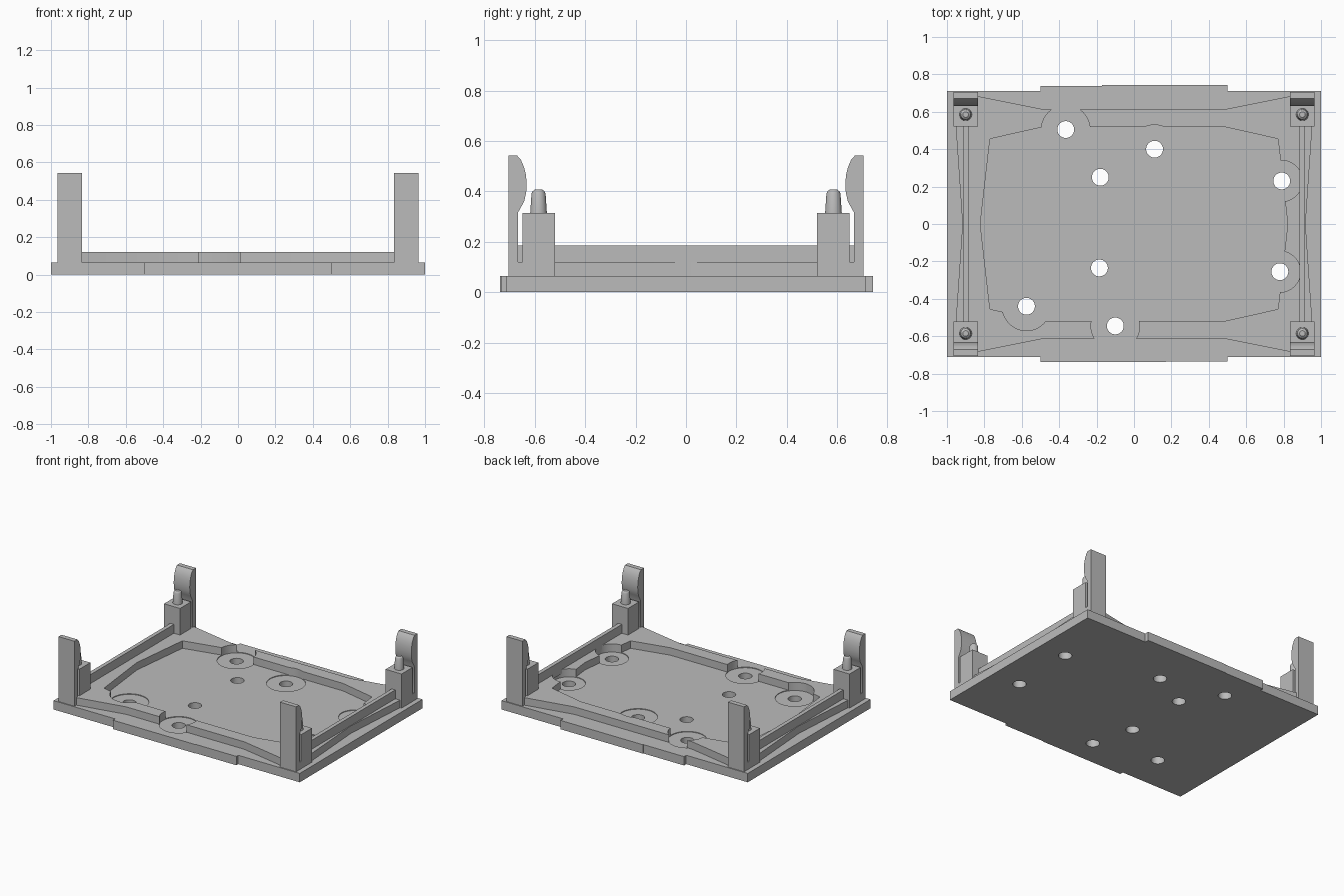
import bpy, bmesh, math

cube = bpy.data.objects.get("Cube")
if cube:
    bpy.data.objects.remove(cube)

grey = bpy.data.materials.new("plain grey")
grey.use_nodes = True
COLOUR = (0.5, 0.5, 0.5, 1)
grey.diffuse_color = COLOUR
grey.node_tree.nodes["Principled BSDF"].inputs["Base Color"].default_value = COLOUR

BASE_TOP, RIM_TOP, RAIL_TOP, BLOCK_TOP = 0.065, 0.12, 0.185, 0.315


def finish(name, bm):
    bmesh.ops.recalc_face_normals(bm, faces=bm.faces)
    mesh = bpy.data.meshes.new(name)
    bm.to_mesh(mesh)
    bm.free()
    mesh.materials.append(grey)
    obj = bpy.data.objects.new(name, mesh)
    bpy.context.collection.objects.link(obj)
    return obj


def prism(name, points, low, high, place=lambda u, v, w: (u, v, w)):
    """Extrude a 2D outline from low to high along the third axis."""
    bm = bmesh.new()
    face = bm.faces.new([bm.verts.new(place(u, v, low)) for u, v in points])
    side = bmesh.ops.extrude_face_region(bm, geom=[face])["geom"]
    a, b = place(0, 0, low), place(0, 0, high)
    bmesh.ops.translate(bm, verts=[g for g in side if isinstance(g, bmesh.types.BMVert)],
                        vec=[q - p for p, q in zip(a, b)])
    return finish(name, bm)


def box(name, x0, x1, y0, y1, z0, z1):
    return prism(name, [(x0, y0), (x1, y0), (x1, y1), (x0, y1)], z0, z1)


def cylinders(name, discs, low, high):
    bm = bmesh.new()
    for x, y, r in discs:
        made = bmesh.ops.create_cone(bm, cap_ends=True, segments=48, radius1=r,
                                     radius2=r, depth=high - low)
        bmesh.ops.translate(bm, verts=made["verts"], vec=(x, y, (low + high) / 2))
    cutter = finish(name, bm)
    cutter.hide_render = True
    return cutter


def cut(obj, *cutters):
    for c in cutters:
        mod = obj.modifiers.new(c.name, "BOOLEAN")
        mod.operation, mod.solver, mod.object = "DIFFERENCE", "EXACT", c
    bpy.context.view_layer.update()
    deps = bpy.context.evaluated_depsgraph_get()
    mesh = bpy.data.meshes.new_from_object(obj.evaluated_get(deps))
    obj.modifiers.clear()
    obj.data = mesh


def smooth(obj):
    bpy.ops.object.select_all(action="DESELECT")
    obj.select_set(True)
    bpy.context.view_layer.objects.active = obj
    bpy.ops.object.shade_smooth_by_angle(angle=math.radians(30))


# Screw holes, with the radius of the clearance around each (0 = none)
HOLES = [(-0.365, 0.505, 0.13), (0.11, 0.4, 0.13), (0.79, 0.23, 0.11),
         (0.78, -0.255, 0.11), (-0.575, -0.44, 0.13), (-0.1, -0.545, 0.13),
         (-0.18, 0.25, 0), (-0.185, -0.235, 0)]
holes = cylinders("hole_cutter", [(x, y, 0.045) for x, y, r in HOLES], -0.2, 0.3)
clearance = cylinders("clearance_cutter", [h for h in HOLES if h[2]], 0.06, 0.3)

# Base plate with shallow tabs on the long sides
base = prism("base_plate", [
    (-1, -0.712), (-0.5, -0.712), (-0.5, -0.738), (0.17, -0.738), (0.17, -0.734),
    (0.5, -0.734), (0.5, -0.712), (1, -0.712), (1, 0.712), (0.5, 0.712),
    (0.5, 0.742), (-0.17, 0.742), (-0.17, 0.738), (-0.5, 0.738), (-0.5, 0.712),
    (-1, 0.712)], 0, BASE_TOP)
cut(base, clearance, holes)


# Raised rim, symmetric in both directions
def four_way(quarter):
    right = quarter + [(x, -y) for x, y in reversed(quarter) if y]
    return right + [(-x, y) for x, y in reversed(right) if x]


outer = [(0.48, 0.612), (0.84, 0.684), (0.965, 0.7), (0.917, 0)]
inner = [(0.49, 0.518), (0.77, 0.455), (0.822, 0)]
rim = prism("rim", four_way(outer), BASE_TOP, RIM_TOP)
pocket = prism("pocket_cutter", four_way(inner), 0.03, 0.3)
pocket.hide_render = True
cut(rim, pocket, clearance)
for cutter in (holes, clearance, pocket):
    bpy.data.objects.remove(cutter)
for part in (base, rim):
    smooth(part)

# Clip profile: a straight post with a rounded bulge facing inward
clip_profile = [(0.705, RIM_TOP - 0.05), (0.705, 0.542), (0.67, 0.542)]
clip_profile += [(0.655, 0.525), (0.642, 0.495), (0.635, 0.465), (0.632, 0.43),
                 (0.634, 0.395), (0.642, 0.36), (0.667, 0.315), (0.667, RIM_TOP - 0.05)]

# Pin profile: radius and height
pin_profile = [(0.033, BLOCK_TOP), (0.028, 0.39), (0.024, 0.4), (0.015, 0.407)]

for sx, side in ((1, "left"), (-1, "right")):
    # Side rail on top of the rim
    box(side + "_rail", sx * 0.885, sx * 0.914, -0.69, 0.69, RIM_TOP - 0.03, RAIL_TOP)
    for sy, end in ((1, "back"), (-1, "front")):
        tag = f"{end}_{side}_"
        x0, x1 = sx * 0.9 - 0.065, sx * 0.9 + 0.065

        # Corner footing, support block and clip
        box(tag + "footing", x0, x1, sy * 0.52, sy * 0.705, BASE_TOP - 0.01, RIM_TOP)
        box(tag + "block", x0, x1, sy * 0.52, sy * 0.648, RIM_TOP - 0.02, BLOCK_TOP)
        clip = prism(tag + "clip", clip_profile, x0, x1,
                     lambda u, v, w: (w, sy * u, v))
        smooth(clip)

        # Locating pin
        bm = bmesh.new()
        for (r0, z0), (r1, z1) in zip(pin_profile, pin_profile[1:]):
            made = bmesh.ops.create_cone(bm, cap_ends=False, segments=32,
                                         radius1=r0, radius2=r1, depth=z1 - z0)
            bmesh.ops.translate(bm, verts=made["verts"],
                                vec=(sx * 0.9, sy * 0.585, (z0 + z1) / 2))
        bmesh.ops.remove_doubles(bm, verts=bm.verts, dist=0.0001)
        bmesh.ops.holes_fill(bm, edges=[e for e in bm.edges if e.is_boundary], sides=0)
        smooth(finish(tag + "pin", bm))
